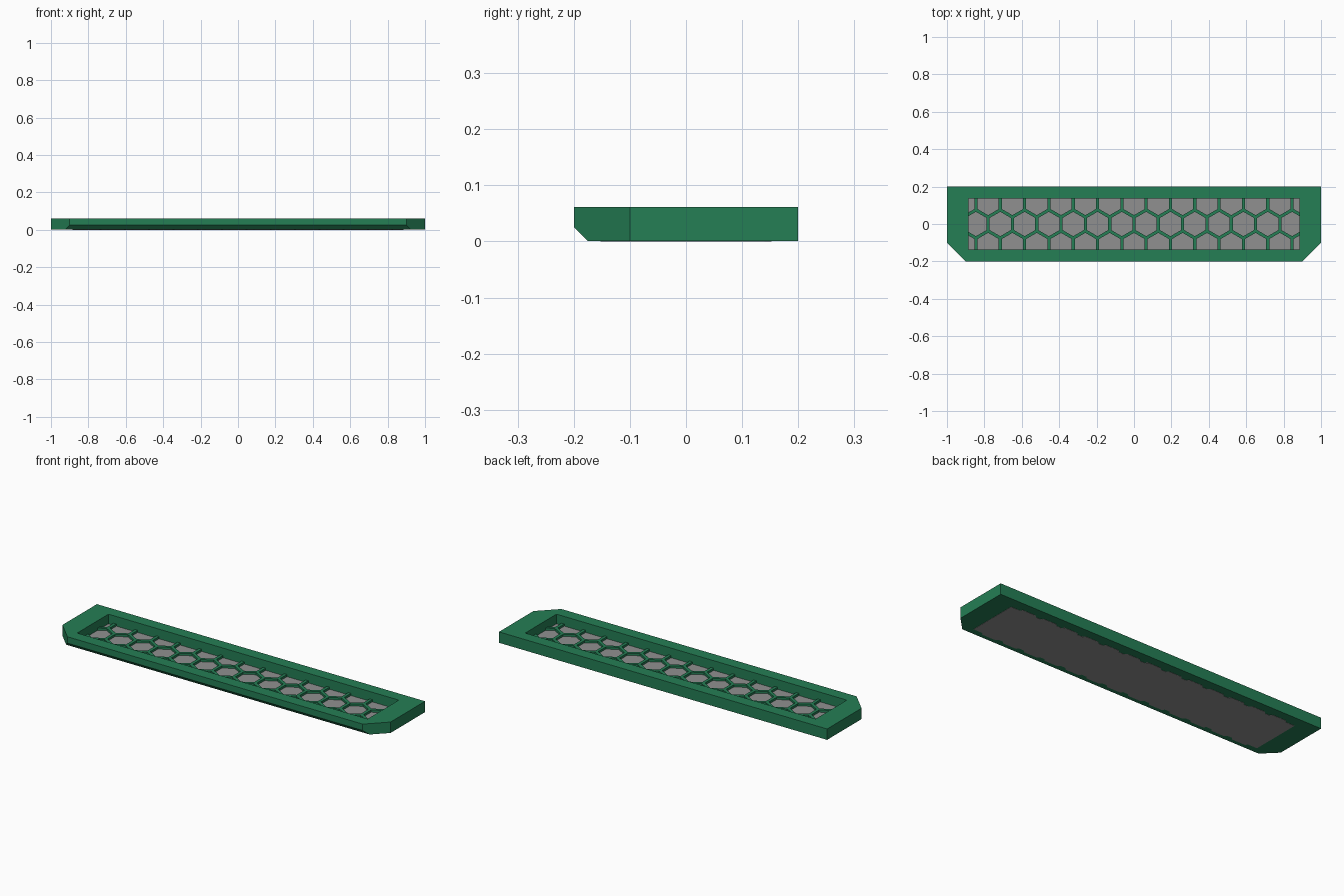
import bpy, bmesh, math
from mathutils import Vector

if "Cube" in bpy.data.objects:
    bpy.data.objects.remove(bpy.data.objects["Cube"])

HX, HY = 0.885, 0.136        # half size of the opening
PITCH, WALL = 0.13, 0.017    # honeycomb spacing and rib width
FLOOR, RIB_TOP, TOP = 0.008, 0.02, 0.061


def material(name, rgb):
    m = bpy.data.materials.new(name)
    m.diffuse_color = (*rgb, 1)
    m.use_nodes = True
    m.node_tree.nodes["Principled BSDF"].inputs["Base Color"].default_value = m.diffuse_color
    return m


green = material("green", (0.018, 0.21, 0.09))
grey = material("grey", (0.28, 0.28, 0.28))


def finish(name, bm, mat):
    bmesh.ops.recalc_face_normals(bm, faces=bm.faces)
    me = bpy.data.meshes.new(name)
    bm.to_mesh(me)
    bm.free()
    me.materials.append(mat)
    ob = bpy.data.objects.new(name, me)
    bpy.context.collection.objects.link(ob)
    return ob


def prism(loops, z0, z1):
    """Solid from an outer outline and optional hole outlines."""
    bm = bmesh.new()
    edges = []
    for loop in loops:
        vs = [bm.verts.new((x, y, z0)) for x, y in loop]
        edges += [bm.edges.new((a, b)) for a, b in zip(vs, vs[1:] + vs[:1])]
    bmesh.ops.triangle_fill(bm, edges=edges, use_beauty=True, use_dissolve=False)
    ext = bmesh.ops.extrude_face_region(bm, geom=bm.faces[:], use_keep_orig=True)
    moved = [g for g in ext["geom"] if isinstance(g, bmesh.types.BMVert)]
    bmesh.ops.translate(bm, verts=moved, vec=(0, 0, z1 - z0))
    return bm


# Frame: clipped front corners, rectangular opening, sloped lower front edge
outer = [(-1, 0.2), (-1, -0.1), (-0.9, -0.2), (0.9, -0.2), (1, -0.1), (1, 0.2)]
hole = [(-HX, HY), (-HX, -HY), (HX, -HY), (HX, HY)]
bm = prism([outer, hole], 0.001, TOP)
cut = bmesh.ops.bisect_plane(bm, geom=bm.verts[:] + bm.edges[:] + bm.faces[:],
                             plane_co=(0, -0.175, 0.001), plane_no=(0, -1, -1),
                             clear_outer=True)
rim = [g for g in cut["geom_cut"] if isinstance(g, bmesh.types.BMEdge)]
bmesh.ops.holes_fill(bm, edges=[e for e in rim if e.is_boundary], sides=0)
finish("frame", bm, green)

# Backing sheet with stepped long edges that follow the cells
edge = [(-HX, 0.14)]
for k in range(-6, 7):
    x = k * PITCH
    edge += [(x - 0.05, 0.14), (x - 0.04, 0.152), (x + 0.04, 0.152), (x + 0.05, 0.14)]
edge.append((HX, 0.14))
outline = edge + [(x, -y) for x, y in reversed(edge)]
finish("backing_sheet", prism([outline], 0, FLOOR), grey)

# Honeycomb: tiled hexagonal rings trimmed to the opening
bm = bmesh.new()
r_out = PITCH / math.sqrt(3)
r_in = (PITCH - WALL) / math.sqrt(3)


def ring(cx, cy):
    def corners(r, z):
        return [bm.verts.new((cx + r * math.sin(i * math.pi / 3),
                              cy + r * math.cos(i * math.pi / 3), z)) for i in range(6)]
    a, b, c = corners(r_out, RIB_TOP), corners(r_in, RIB_TOP), corners(r_in, FLOOR - 0.002)
    for i in range(6):
        j = (i + 1) % 6
        bm.faces.new((b[i], b[j], a[j], a[i]))
        bm.faces.new((c[i], c[j], b[j], b[i]))


for row in (-1, 0, 1):
    for k in range(-7, 8):
        shift = 0 if row else PITCH / 2
        ring(k * PITCH + shift, row * PITCH * math.sqrt(3) / 2)
for n, d in (((1, 0, 0), HX), ((-1, 0, 0), HX), ((0, 1, 0), HY), ((0, -1, 0), HY)):
    bmesh.ops.bisect_plane(bm, geom=bm.verts[:] + bm.edges[:] + bm.faces[:],
                           plane_co=Vector(n) * d, plane_no=n, clear_outer=True)
bmesh.ops.remove_doubles(bm, verts=bm.verts, dist=0.0001)
finish("honeycomb_grille", bm, green)
